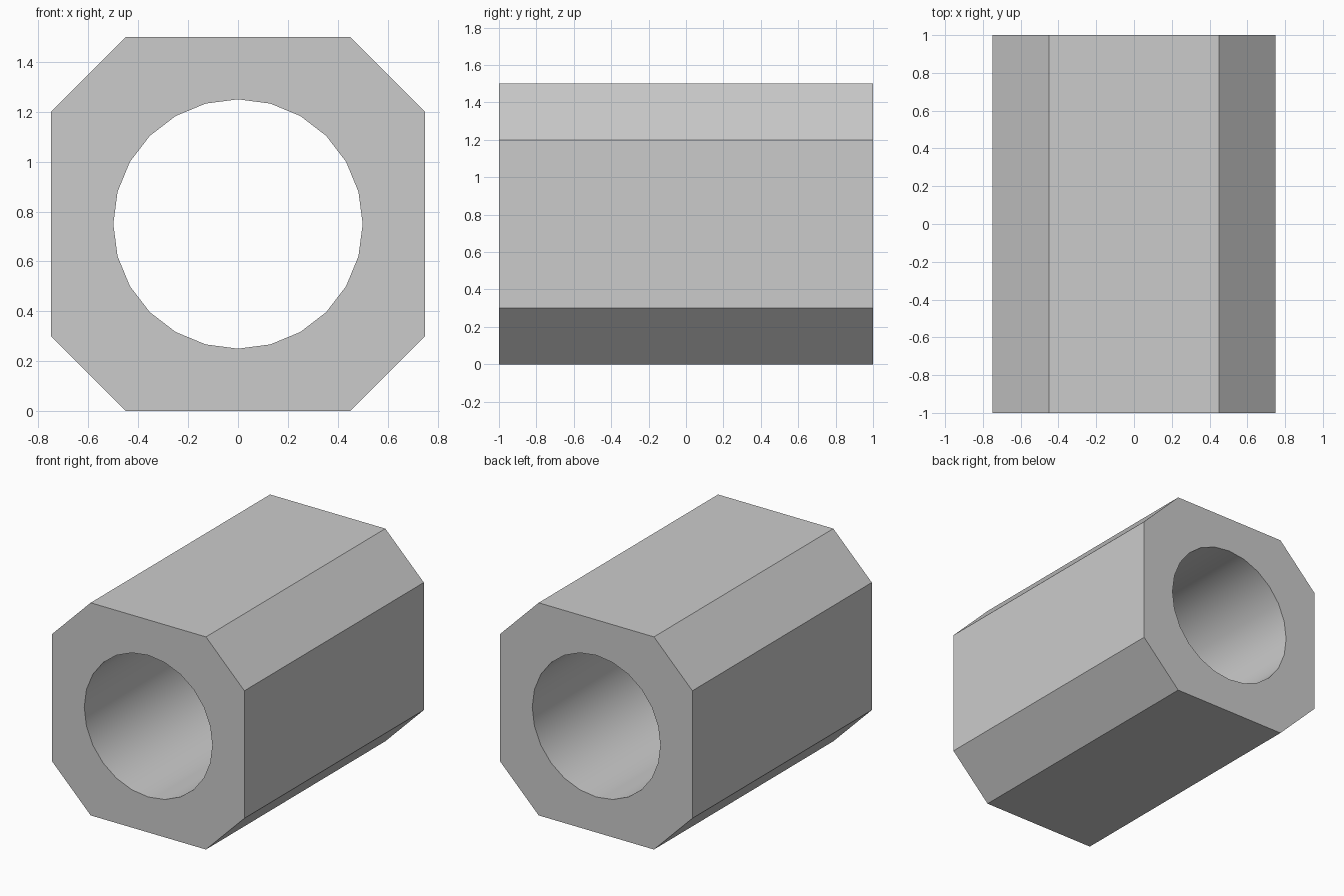
import bpy, bmesh
from math import sin, cos, tau

if "Cube" in bpy.data.objects:
    bpy.data.objects.remove(bpy.data.objects["Cube"])

HALF_LEN, CENTRE_Z = 1.0, 0.75
BORE_R, BORE_SIDES = 0.5, 24

# Cross-sections in x, z: chamfered square outside, round bore inside
a, b = 0.75, 0.45
outer = [(b, a), (a, b), (a, -b), (b, -a), (-b, -a), (-a, -b), (-a, b), (-b, a)]
bore = [(BORE_R * sin(tau * i / BORE_SIDES), BORE_R * cos(tau * i / BORE_SIDES))
        for i in range(BORE_SIDES)]

bm = bmesh.new()
cap_edges = {-HALF_LEN: [], HALF_LEN: []}


def add_walls(profile):
    """Run a closed profile along y and remember its rim edges."""
    rings = {y: [bm.verts.new((x, y, z + CENTRE_Z)) for x, z in profile]
             for y in cap_edges}
    n = len(profile)
    for y, ring in rings.items():
        cap_edges[y] += [bm.edges.new((ring[i], ring[(i + 1) % n])) for i in range(n)]
    front, back = rings[-HALF_LEN], rings[HALF_LEN]
    for i in range(n):
        j = (i + 1) % n
        bm.faces.new((front[i], front[j], back[j], back[i]))


add_walls(outer)
add_walls(bore)

# End faces between the outer rim and the bore rim
for y, edges in cap_edges.items():
    bmesh.ops.triangle_fill(bm, edges=edges, use_beauty=True, normal=(0, y, 0))
bmesh.ops.recalc_face_normals(bm, faces=bm.faces[:])

mesh = bpy.data.meshes.new("octagonal_sleeve")
bm.to_mesh(mesh)
bm.free()
sleeve = bpy.data.objects.new("octagonal_sleeve", mesh)
bpy.context.collection.objects.link(sleeve)

# Smooth bore, crisp outer facets
bpy.context.view_layer.objects.active = sleeve
sleeve.select_set(True)
bpy.ops.object.shade_smooth_by_angle(angle=0.5)
